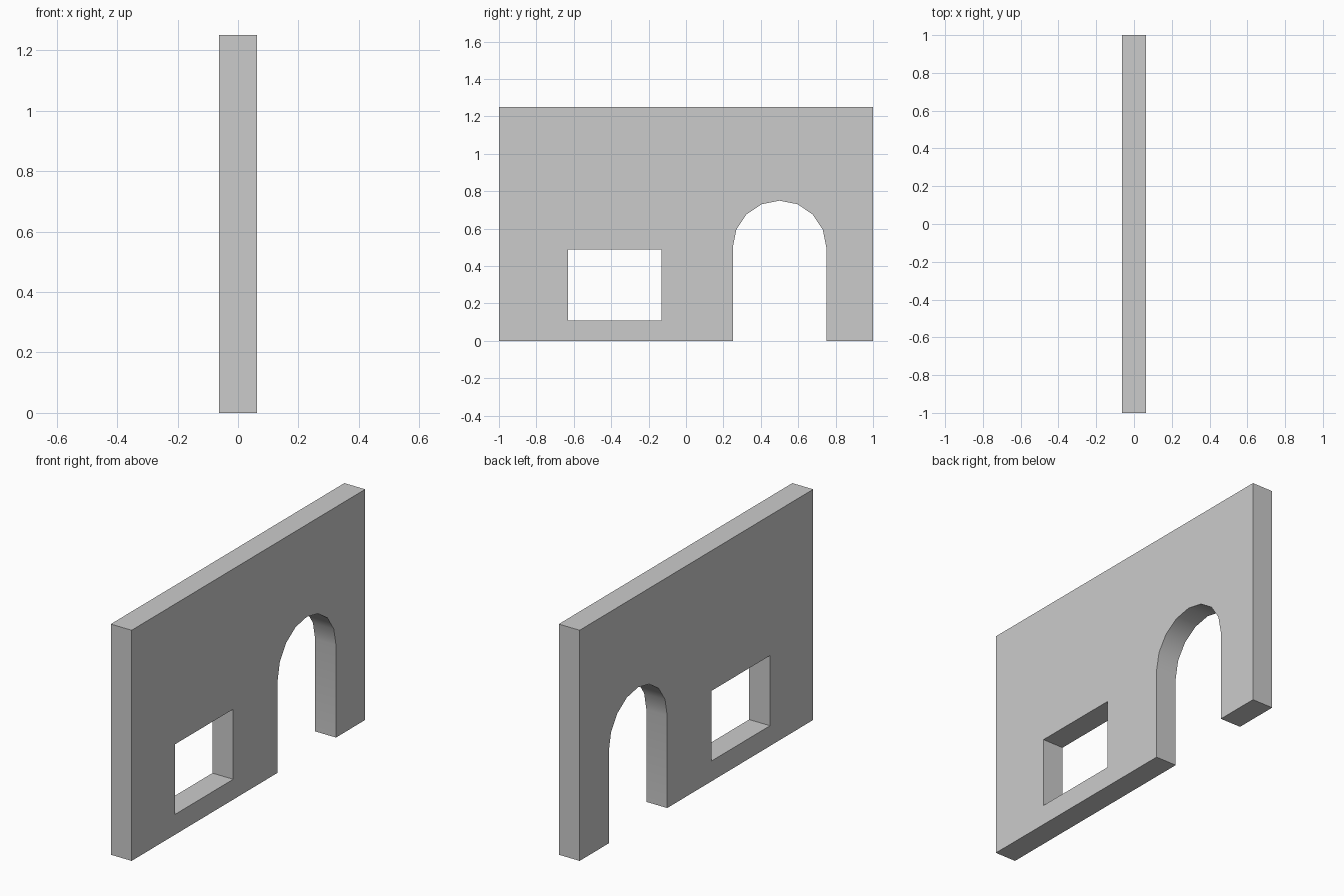
import bpy, bmesh, math
from mathutils import Vector

if "Cube" in bpy.data.objects:
    bpy.data.objects.remove(bpy.data.objects["Cube"])

HALF_T = 0.0625
SEGMENTS = 8

# Wall outline (y, z) with the arched doorway cut up from the base
arch = [(0.5 - 0.25 * math.cos(math.pi * i / SEGMENTS),
         0.5 + 0.25 * math.sin(math.pi * i / SEGMENTS)) for i in range(SEGMENTS + 1)]
outline = [(-1, 0), (0.25, 0)] + arch + [(0.75, 0), (1, 0), (1, 1.25), (-1, 1.25)]

# Rectangular window opening
window = [(-0.63, 0.11), (-0.13, 0.11), (-0.13, 0.49), (-0.63, 0.49)]

bm = bmesh.new()


def add_loop(points):
    verts = [bm.verts.new((-HALF_T, y, z)) for y, z in points]
    return [bm.edges.new((v, verts[(i + 1) % len(verts)])) for i, v in enumerate(verts)]


# Fill the outline around the window, then extrude to the wall thickness
edges = add_loop(outline) + add_loop(window)
bmesh.ops.triangle_fill(bm, use_beauty=True, edges=edges, normal=Vector((1, 0, 0)))
result = bmesh.ops.extrude_face_region(bm, geom=bm.faces[:], use_keep_orig=True)
moved = [g for g in result["geom"] if isinstance(g, bmesh.types.BMVert)]
bmesh.ops.translate(bm, verts=moved, vec=(2 * HALF_T, 0, 0))
bmesh.ops.recalc_face_normals(bm, faces=bm.faces[:])

mesh = bpy.data.meshes.new("wall")
bm.to_mesh(mesh)
bm.free()
wall = bpy.data.objects.new("wall", mesh)
bpy.context.collection.objects.link(wall)

# Smooth arch soffit, sharp corners
bpy.context.view_layer.objects.active = wall
wall.select_set(True)
bpy.ops.object.shade_smooth_by_angle(angle=math.radians(30))
